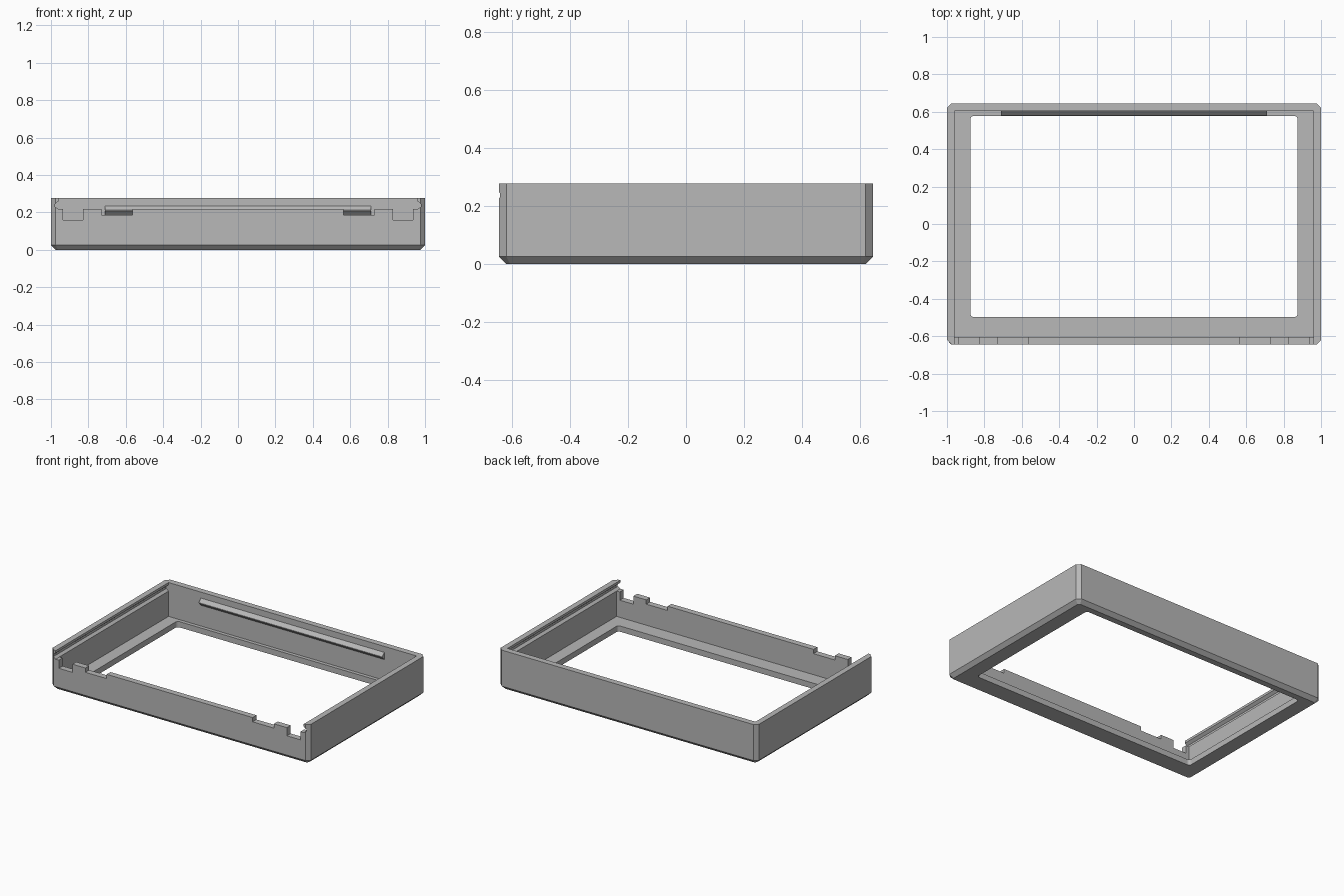
import bpy
import bmesh
from math import cos, sin, pi

HX, HY, H = 1.0, 0.645, 0.277      # half width, half depth, height
CH = 0.025                         # outer chamfer
IX, IY = 0.96, 0.603               # inner wall faces
FLOOR = 0.04

cube = bpy.data.objects.get("Cube")
if cube:
    bpy.data.objects.remove(cube, do_unlink=True)

grey = bpy.data.materials.new("plain grey")
grey.use_nodes = True
colour = (0.48, 0.48, 0.48, 1)
grey.diffuse_color = colour
grey.node_tree.nodes["Principled BSDF"].inputs["Base Color"].default_value = colour


def loft(name, rings):
    """Closed solid through matching rings of points."""
    bm = bmesh.new()
    loops = [[bm.verts.new(p) for p in ring] for ring in rings]
    n = len(loops[0])
    for a, b in zip(loops, loops[1:]):
        for i in range(n):
            j = (i + 1) % n
            bm.faces.new((a[i], a[j], b[j], b[i]))
    bm.faces.new(loops[0][::-1])
    bm.faces.new(loops[-1])
    bmesh.ops.recalc_face_normals(bm, faces=bm.faces)
    mesh = bpy.data.meshes.new(name)
    bm.to_mesh(mesh)
    bm.free()
    mesh.materials.append(grey)
    obj = bpy.data.objects.new(name, mesh)
    bpy.context.collection.objects.link(obj)
    return obj


def prism(name, profile, axis, lo, hi):
    """Extrude a 2D profile along x, y or z."""
    place = {"x": lambda a, b, t: (t, a, b),
             "y": lambda a, b, t: (a, t, b),
             "z": lambda a, b, t: (a, b, t)}[axis]
    return loft(name, [[place(a, b, t) for a, b in profile] for t in (lo, hi)])


def rect(x0, x1, y0, y1):
    return [(x0, y0), (x1, y0), (x1, y1), (x0, y1)]


def chamfered(x, y, c):
    return [(-x + c, -y), (x - c, -y), (x, -y + c), (x, y - c),
            (x - c, y), (-x + c, y), (-x, y - c), (-x, -y + c)]


def rounded(x0, x1, y0, y1, r, steps=5):
    corners = [(x1 - r, y1 - r), (x0 + r, y1 - r), (x0 + r, y0 + r), (x1 - r, y0 + r)]
    return [(cx + r * cos((q + i / steps) * pi / 2), cy + r * sin((q + i / steps) * pi / 2))
            for q, (cx, cy) in enumerate(corners) for i in range(steps + 1)]


# Outer block with chamfered corners and bottom edge
side = chamfered(HX, HY, CH)
base = chamfered(HX - CH, HY - CH, CH / 2)
frame = loft("frame", [[(x, y, z) for x, y in ring]
                       for ring, z in ((base, 0), (side, CH), (side, H))])

# Cavity and window opening
cutters = [
    prism("cavity_cutter", rect(-IX, IX, -IY, IY), "z", FLOOR, 0.4),
    prism("window_cutter", rounded(-0.875, 0.875, -0.498, 0.578, 0.02), "z", -0.1, 0.1),
]

# Stepped top edge of the front wall
half = [(IX, 0.4), (IX, 0.217), (0.935, 0.217), (0.935, 0.16), (0.83, 0.16), (0.83, 0.217),
        (0.73, 0.217), (0.73, 0.187), (0.565, 0.187), (0.565, 0.217)]
notches = half + [(-x, z) for x, z in reversed(half)]
cutters.append(prism("front_notch_cutter", notches, "y", -0.8, -0.58))

# Slide grooves along both side walls, open at the front
for s in (-1, 1):
    groove = [(0.945, 0.217), (IX, 0.217), (0.978, 0.23), (0.978, 0.245),
              (IX, 0.26), (0.945, 0.26)]
    cutters.append(prism("groove_cutter", [(s * x, z) for x, z in groove], "y", -0.8, IY))

for cutter in cutters:
    cutter.hide_render = True
    mod = frame.modifiers.new(cutter.name, "BOOLEAN")
    mod.operation = "DIFFERENCE"
    mod.solver = "EXACT"
    mod.object = cutter

# Bake the cuts and drop the cutters
bpy.context.view_layer.update()
graph = bpy.context.evaluated_depsgraph_get()
baked = bpy.data.meshes.new_from_object(frame.evaluated_get(graph))
frame.modifiers.clear()
frame.data = baked
for cutter in cutters:
    bpy.data.objects.remove(cutter, do_unlink=True)

# Wedge-shaped catch ridge inside the back wall
ridge = [(IY + 0.01, 0.235), (IY, 0.235), (0.58, 0.212), (0.58, 0.208),
         (IY, 0.185), (IY + 0.01, 0.185)]
prism("back_catch_ridge", ridge, "x", -0.71, 0.71)
